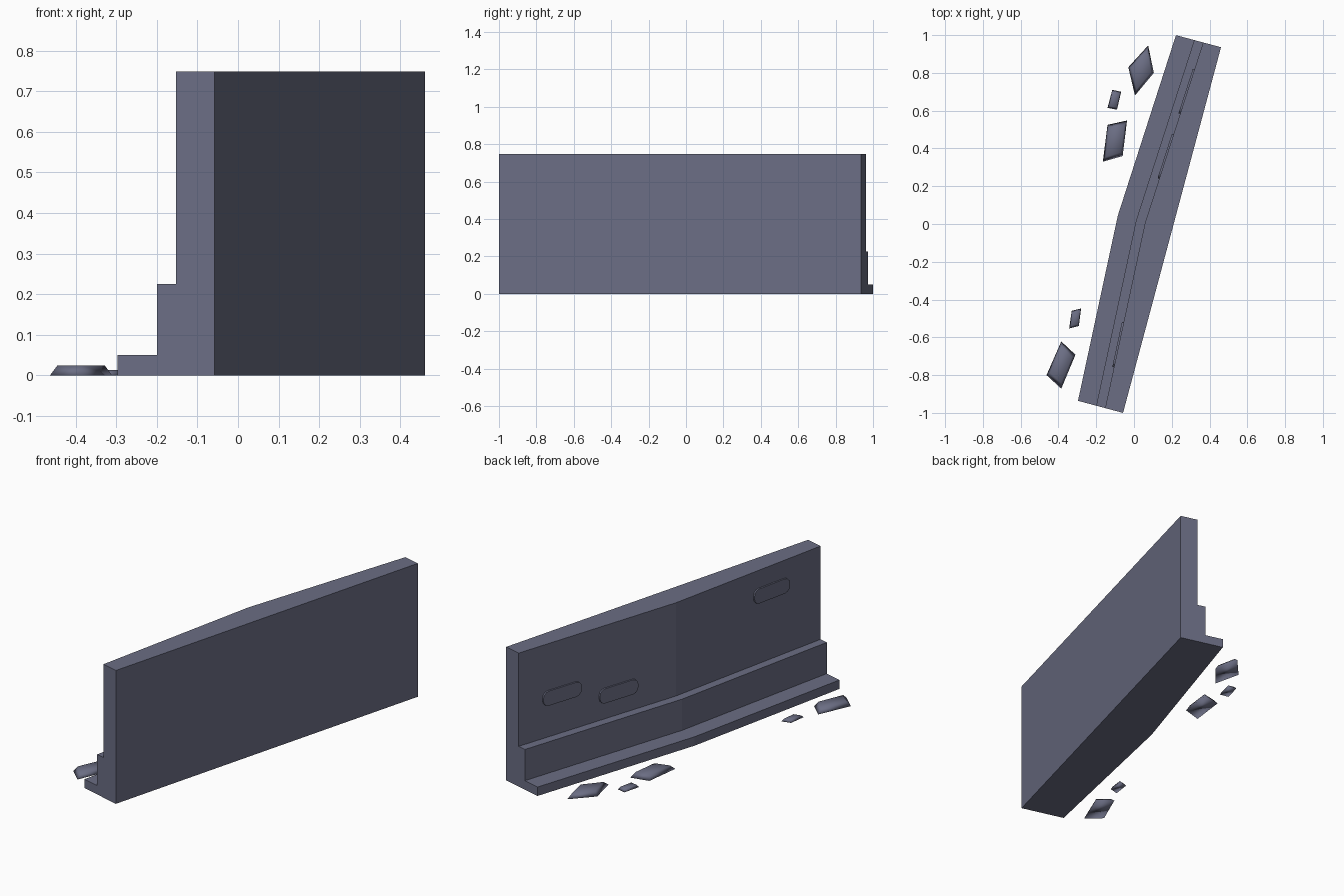
import bpy, bmesh, math
from mathutils import Vector, Matrix

if "Cube" in bpy.data.objects:
    bpy.data.objects.remove(bpy.data.objects["Cube"])

ANG = math.radians(15)
U = Vector((math.sin(ANG), math.cos(ANG), 0))     # along the wall
V = Vector((-math.cos(ANG), math.sin(ANG), 0))    # out of the stepped face
Z = Vector((0, 0, 1))
O = Vector((-0.058, -1.0, 0))
L, BEND = 2.004, 0.05

mat = bpy.data.materials.new("slate grey blue")
mat.diffuse_color = (0.147, 0.155, 0.230, 1)
mat.use_nodes = True
mat.node_tree.nodes["Principled BSDF"].inputs["Base Color"].default_value = mat.diffuse_color


def finish(name, bm, smooth=False):
    bmesh.ops.recalc_face_normals(bm, faces=bm.faces[:])
    me = bpy.data.meshes.new(name)
    bm.to_mesh(me)
    bm.free()
    me.materials.append(mat)
    for p in me.polygons:
        p.use_smooth = smooth
    ob = bpy.data.objects.new(name, me)
    bpy.context.collection.objects.link(ob)
    return ob


def loft(name, rings, smooth=False):
    bm = bmesh.new()
    rows = [[bm.verts.new(p) for p in r] for r in rings]
    n = len(rows[0])
    for a, b in zip(rows, rows[1:]):
        for i in range(n):
            j = (i + 1) % n
            bm.faces.new((a[i], a[j], b[j], b[i]))
    bm.faces.new(rows[0])
    bm.faces.new(rows[-1])
    return finish(name, bm, smooth)


# Wall: stepped profile swept along, pushed outward at the middle
profile = [(0, 0), (0.247, 0), (0.247, 0.05), (0.147, 0.05), (0.147, 0.225),
           (0.098, 0.225), (0.098, 0.748), (0, 0.748)]
loft("barrier_wall", [
    [O + U * u + V * (v + (push if v else 0)) + Z * z for v, z in profile]
    for u, push in ((0, 0), (L / 2, BEND), (L, 0))])


# Rounded raised plates on the stepped face
def plate(name, u, z, w=0.245, h=0.082, r=0.034, t=0.009):
    s = 1 if u < L / 2 else -1
    along = (U * (L / 2) + V * BEND * s).normalized()
    out = Z.cross(along).normalized()
    c = O + U * u + V * (0.098 + BEND * min(u, L - u) / (L / 2)) + Z * z
    outline = []
    for k, (sx, sz) in enumerate(((1, 1), (-1, 1), (-1, -1), (1, -1))):
        for i in range(4):
            a = math.pi / 2 * (k + i / 3)
            outline.append((sx * (w / 2 - r) + r * math.cos(a),
                            sz * (h / 2 - r) + r * math.sin(a)))
    loft(name, [[c + along * x + Z * y + out * d for x, y in outline]
                for d in (-0.005, t)])


for i, (u, z) in enumerate(((1.73, 0.445), (1.37, 0.357), (0.343, 0.607))):
    plate(f"wall_plate_{i + 1}", u, z)

# Rubble: low tapered chips with smooth shading
chips = [
    (0.025, [(0.005, 0.68), (-0.03, 0.83), (0.075, 0.945), (0.105, 0.80)]),
    (0.014, [(-0.14, 0.615), (-0.115, 0.71), (-0.068, 0.70), (-0.09, 0.605)]),
    (0.025, [(-0.165, 0.33), (-0.14, 0.525), (-0.037, 0.548), (-0.06, 0.36)]),
    (0.025, [(-0.463, -0.80), (-0.385, -0.622), (-0.31, -0.692), (-0.385, -0.872)]),
    (0.013, [(-0.343, -0.553), (-0.33, -0.46), (-0.28, -0.447), (-0.292, -0.54)]),
]
for i, (h, pts) in enumerate(chips):
    base = [Vector((x, y, 0)) for x, y in pts]
    mid = sum(base, Vector()) / 4
    loft(f"rubble_chip_{i + 1}",
         [base, [mid + (p - mid) * 0.76 + Z * h for p in base]], smooth=True)
